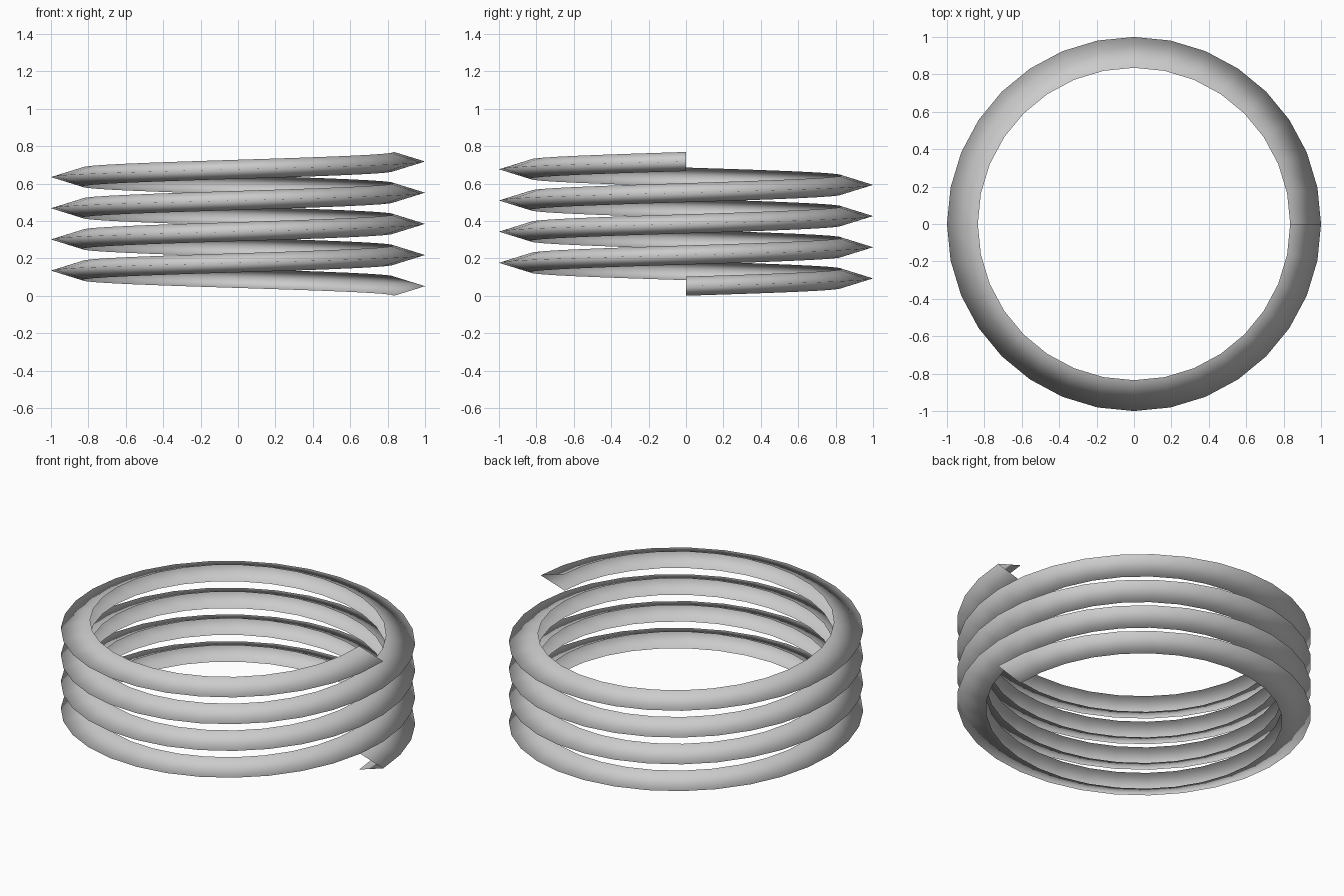
import bpy, bmesh, math

if "Cube" in bpy.data.objects:
    bpy.data.objects.remove(bpy.data.objects["Cube"])

STEPS, TURNS, PITCH = 32, 4, 1 / 6
# Open V-shaped channel section (radius, height): lower lip, outer ridge, upper lip
PROFILE = [(0.835, 0.0), (1.0, 0.051), (0.835, 0.102)]

grey = bpy.data.materials.new("plain grey")
grey.diffuse_color = (0.6, 0.6, 0.6, 1)
grey.use_nodes = True
grey.node_tree.nodes["Principled BSDF"].inputs["Base Color"].default_value = grey.diffuse_color

# Sweep the section counter-clockwise up a helix
bm = bmesh.new()
rings = []
for i in range(STEPS * TURNS + 1):
    a = 2 * math.pi * i / STEPS
    lift = PITCH * i / STEPS
    rings.append([bm.verts.new((r * math.cos(a), r * math.sin(a), z + lift))
                  for r, z in PROFILE])
for near, far in zip(rings, rings[1:]):
    for j in range(len(PROFILE) - 1):
        face = bm.faces.new((near[j], far[j], far[j + 1], near[j + 1]))
        face.smooth = True

mesh = bpy.data.meshes.new("coil_spring")
bm.to_mesh(mesh)
bm.free()
mesh.materials.append(grey)
coil = bpy.data.objects.new("coil_spring", mesh)
bpy.context.collection.objects.link(coil)
